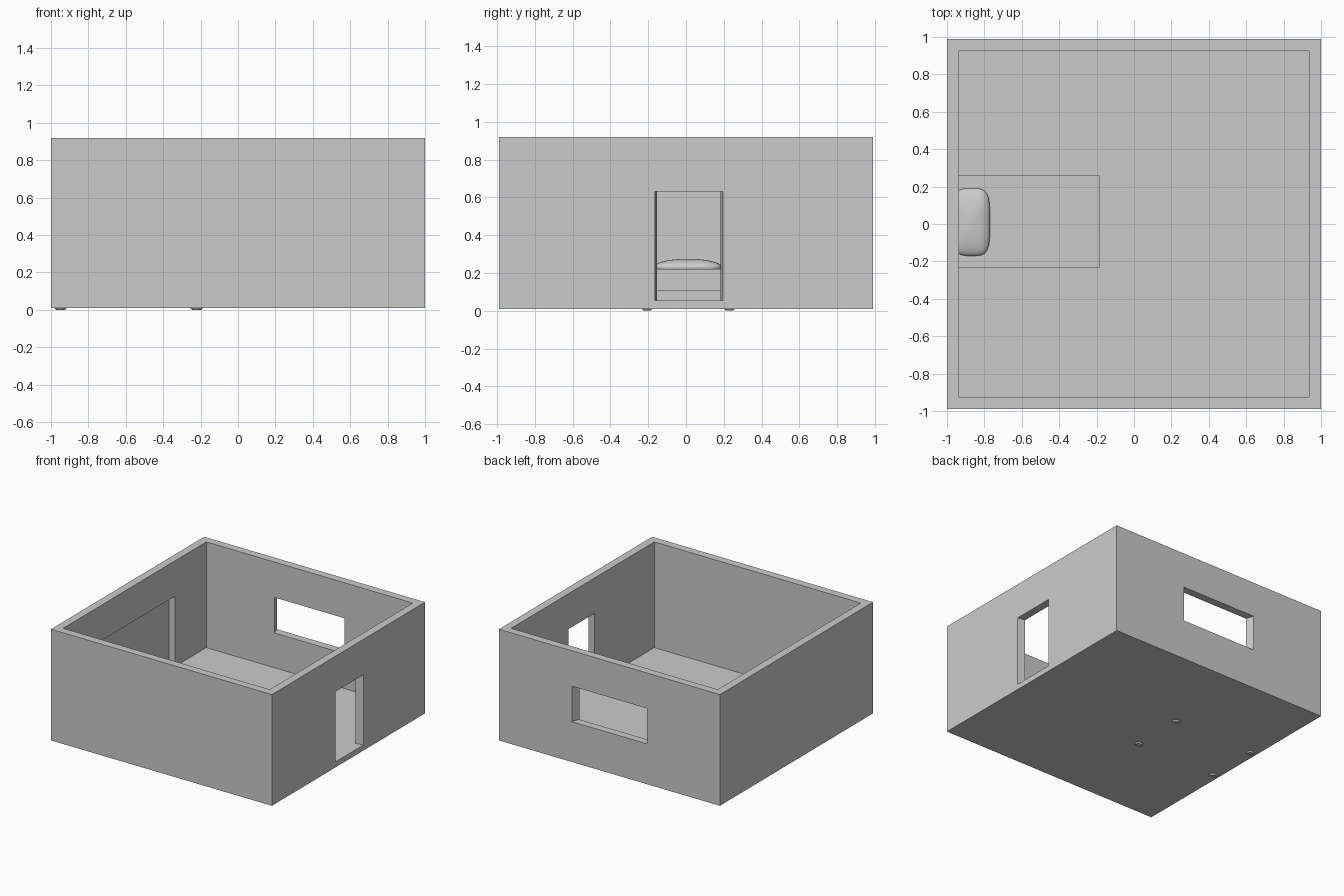
import bpy, bmesh, math
from mathutils import Vector

if "Cube" in bpy.data.objects:
    bpy.data.objects.remove(bpy.data.objects["Cube"])

FLOOR = 0.055   # floor top
K = 0.935       # inner shell is the outer one scaled by this


def make(name, bm):
    bmesh.ops.recalc_face_normals(bm, faces=bm.faces)
    me = bpy.data.meshes.new(name)
    bm.to_mesh(me)
    bm.free()
    ob = bpy.data.objects.new(name, me)
    bpy.context.collection.objects.link(ob)
    return ob


def box(name, x, y, z):
    bm = bmesh.new()
    bmesh.ops.create_cube(bm, size=1)
    for v in bm.verts:
        v.co = Vector(r[0] + (c + 0.5) * (r[1] - r[0]) for c, r in zip(v.co, (x, y, z)))
    return make(name, bm)


def flare(ob, axis, wall):
    """Taper an opening cutter towards the room centre."""
    for v in ob.data.vertices:
        v.co[1 - axis] *= v.co[axis] / wall
    return ob


def cut(target, cutter):
    cutter.hide_render = True
    m = target.modifiers.new("cut", 'BOOLEAN')
    m.operation, m.solver, m.object = 'DIFFERENCE', 'EXACT', cutter
    bpy.context.view_layer.objects.active = target
    bpy.ops.object.modifier_apply(modifier=m.name)
    bpy.data.objects.remove(cutter)


# Room shell with door, window and shallow wall recess
room = box("room_shell", (-1, 1), (-0.99, 0.99), (0.01, 0.92))
cut(room, box("inside", (-K, K), (-0.99 * K, 0.99 * K), (FLOOR, 1.2)))
cut(room, flare(box("door_cutter", (0.8, 1.1), (-0.165, 0.195), (FLOOR, 0.63)), 0, 1))
cut(room, flare(box("window_cutter", (-0.34, 0.34), (0.8, 1.1), (0.34, 0.63)), 1, 0.99))
cut(room, box("recess_cutter", (-0.99, -0.8), (-0.50, 0.52), (FLOOR, 0.63)))

# Bed base
box("bed", (-0.985, -0.185), (-0.235, 0.26), (0.105, 0.22))

# Legs, poking just below the floor
for i, x in enumerate((-0.949, -0.221)):
    for j, y in enumerate((-0.206, 0.231)):
        bm = bmesh.new()
        bmesh.ops.create_cone(bm, cap_ends=True, segments=24,
                              radius1=0.024, radius2=0.036, depth=0.012)
        top = [f for f in bm.faces if f.normal.z > 0.9]
        ext = bmesh.ops.extrude_face_region(bm, geom=top)
        bmesh.ops.delete(bm, geom=top, context='FACES_ONLY')
        for v in ext["geom"]:
            if isinstance(v, bmesh.types.BMVert):
                v.co.z += 0.098
        for v in bm.verts:
            v.co = Vector((x + v.co.x, y + v.co.y * 0.8, v.co.z + 0.006))
        make(f"bed_leg_{i}{j}", bm)

# Pillow: rounded rectangle in plan, lens-shaped in section
bm = bmesh.new()
bmesh.ops.create_uvsphere(bm, u_segments=48, v_segments=24, radius=1)
for v in bm.verts:
    r = math.hypot(v.co.x, v.co.y)
    k = 1.0
    if r > 1e-6:
        k = (abs(v.co.x / r) ** 4 + abs(v.co.y / r) ** 4) ** -0.25
    v.co = Vector((-0.868 + v.co.x * k * 0.098, 0.01 + v.co.y * k * 0.18,
                   0.23 + v.co.z * 0.045))
for f in bm.faces:
    f.smooth = True
make("pillow", bm)
